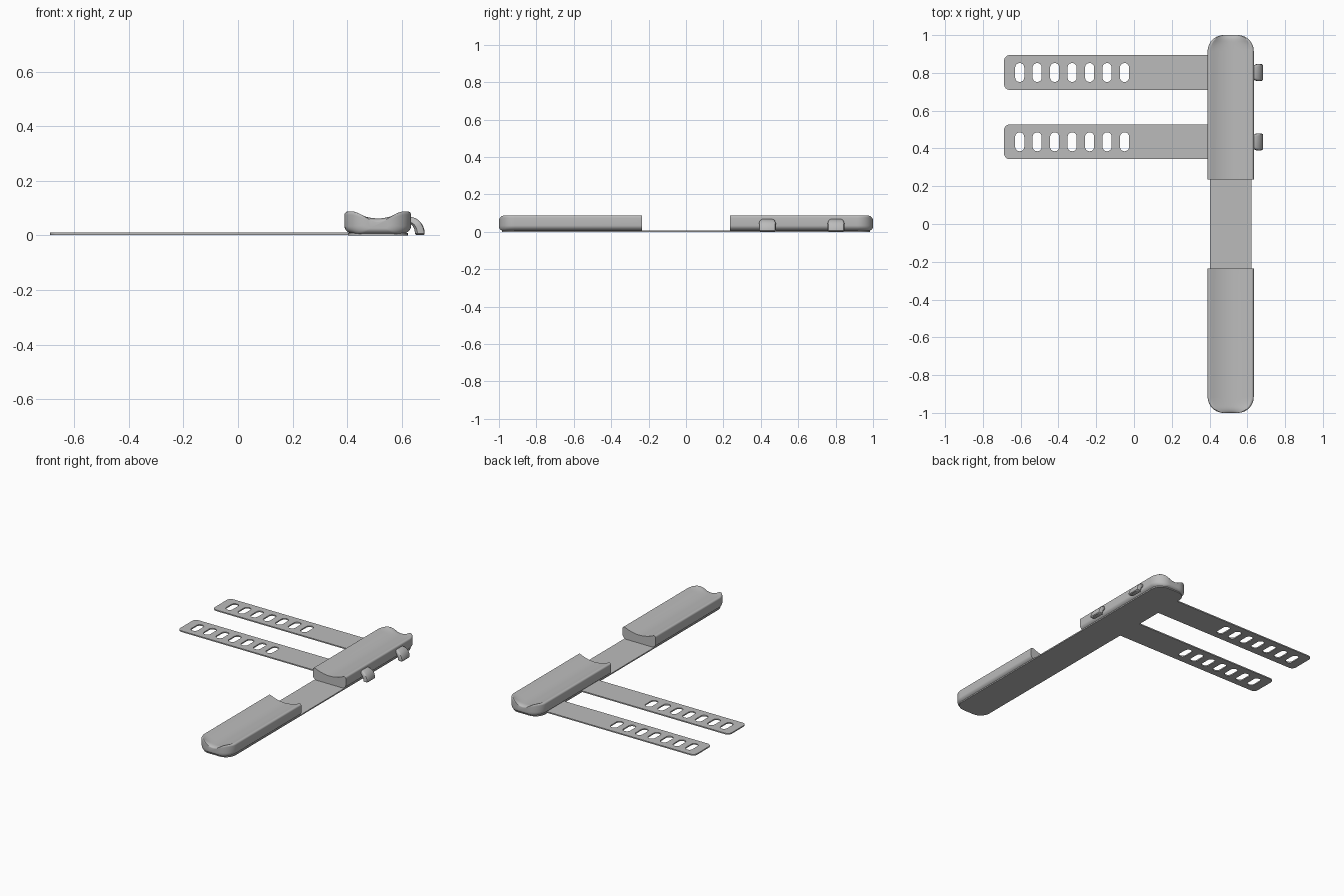
import bpy, bmesh
from math import sin, cos, pi, sqrt

cube = bpy.data.objects.get("Cube")
if cube:
    bpy.data.objects.remove(cube)

grey = bpy.data.materials.new("light grey plastic")
grey.use_nodes = True
grey.diffuse_color = (0.5, 0.5, 0.5, 1)
grey.node_tree.nodes["Principled BSDF"].inputs["Base Color"].default_value = (0.5, 0.5, 0.5, 1)

CX, HALF = 0.512, 0.122      # pad centre line and half width


def add_object(name, mesh, smooth=True):
    ob = bpy.data.objects.new(name, mesh)
    bpy.context.collection.objects.link(ob)
    mesh.materials.clear()
    mesh.materials.append(grey)
    bpy.ops.object.select_all(action='DESELECT')
    ob.select_set(True)
    bpy.context.view_layer.objects.active = ob
    if smooth:
        bpy.ops.object.shade_smooth_by_angle(angle=0.7)
    return ob


def loft(name, sections):
    """Skin a list of closed rings and cap both ends."""
    bm = bmesh.new()
    rings = [[bm.verts.new(p) for p in s] for s in sections]
    n = len(rings[0])
    for a, b in zip(rings, rings[1:]):
        for i in range(n):
            j = (i + 1) % n
            bm.faces.new((a[i], a[j], b[j], b[i]))
    bm.faces.new(rings[0])
    bm.faces.new(rings[-1])
    bmesh.ops.recalc_face_normals(bm, faces=bm.faces)
    mesh = bpy.data.meshes.new(name)
    bm.to_mesh(mesh)
    bm.free()
    return add_object(name, mesh)


def arc(cx, cy, rx, ry, a0, a1, n=8):
    return [(cx + rx * cos(a0 + (a1 - a0) * i / n), cy + ry * sin(a0 + (a1 - a0) * i / n))
            for i in range(n + 1)]


def rounded_rect(x0, x1, y0, y1, r):
    return (arc(x1 - r, y0 + r, r, r, -pi / 2, 0) + arc(x1 - r, y1 - r, r, r, 0, pi / 2)
            + arc(x0 + r, y1 - r, r, r, pi / 2, pi) + arc(x0 + r, y0 + r, r, r, pi, 1.5 * pi))


def plate(name, outlines, z0, z1):
    """Flat sheet; the first outline is the edge and the rest are holes."""
    cu = bpy.data.curves.new(name, 'CURVE')
    cu.dimensions = '2D'
    cu.fill_mode = 'BOTH'
    cu.extrude = (z1 - z0) / 2
    for pts in outlines:
        sp = cu.splines.new('POLY')
        sp.points.add(len(pts) - 1)
        for p, (x, y) in zip(sp.points, pts):
            p.co = (x, y, 0, 1)
        sp.use_cyclic_u = True
    tmp = bpy.data.objects.new(name + " outline", cu)
    bpy.context.collection.objects.link(tmp)
    mesh = bpy.data.meshes.new_from_object(tmp.evaluated_get(bpy.context.evaluated_depsgraph_get()))
    bpy.data.objects.remove(tmp)
    for v in mesh.vertices:
        v.co.z += (z0 + z1) / 2
    return add_object(name, mesh, False)


# Cross-section of a pad: rounded belly, dished top
def pad_section():
    r = 0.012
    right = arc(HALF - 0.04, 0.034, 0.04, 0.03, -pi / 2, 0)
    right += arc(HALF - r, 0.075, r, r, 0, pi * 0.65)
    x_edge = right[-1][0]
    z_edge = right[-1][1]
    n = 16
    dish = []
    for i in range(1, n):
        t = 1 - 2 * i / n
        dish.append((x_edge * t, 0.062 + (z_edge - 0.062) * t * t))
    return right + dish + [(-x, z) for x, z in reversed(right)]


# Pads: plan corners and the end edge are both rounded off
PLAN_R, END_R, INNER, OUTER = 0.085, 0.03, 0.235, 1.0
section = pad_section()
for name, side in (("back_pad", 1), ("front_pad", -1)):
    rings = []
    depths = [PLAN_R * (1 - cos(pi / 2 * i / 14)) for i in range(15)]
    for d in depths + [OUTER - INNER]:
        cut = PLAN_R - sqrt(max(0, PLAN_R ** 2 - max(0, PLAN_R - d) ** 2))
        squeeze = END_R - sqrt(max(0, END_R ** 2 - max(0, END_R - d) ** 2))
        kx = (HALF - cut) / HALF
        kz = 1 - squeeze / 0.05
        rings.append([(CX + x * kx, side * (OUTER - d), 0.04 + (z - 0.04) * kz)
                      for x, z in section])
    loft(name, rings)

# Thin strip joining both pads
plate("base_strip", [rounded_rect(0.402, 0.622, -0.985, 0.985, 0.07)], 0, 0.008)

# Slotted straps with the hooks that catch them on the far side
hook_outer = arc(0.626, 0.006, 0.058, 0.062, pi / 2, 0, 10)
hook_inner = arc(0.626, 0.006, 0.022, 0.036, pi / 2, 0, 10)
for label, y in (("back", 0.802), ("front", 0.435)):
    outlines = [rounded_rect(-0.688, 0.6, y - 0.092, y + 0.092, 0.03)]
    for i in range(7):
        x = -0.605 + i * 0.0925
        outlines.append(rounded_rect(x - 0.024, x + 0.024, y - 0.05, y + 0.05, 0.0235))
    plate(label + "_strap", outlines, 0.002, 0.01)

    rings = []
    for i, (a, b) in enumerate(zip(hook_outer, hook_inner)):
        half = 0.036 + 0.009 * min(1, i / 5)
        corner = 0.011
        ring = rounded_rect(0, 1, -half, half, 0.3 * 0.03)
        rings.append([(b[0] + (a[0] - b[0]) * t, y + w, b[1] + (a[1] - b[1]) * t)
                      for t, w in [(0, -half + corner), (0.25, -half), (0.75, -half),
                                   (0.93, -half + corner / 3), (1, -half + corner),
                                   (1, half - corner), (0.93, half - corner / 3),
                                   (0.75, half), (0.25, half), (0, half - corner)]])
    # Blunt rounded tip
    tip = rings[-1]
    mx = sum(p[0] for p in tip) / len(tip)
    rings.append([(mx + (px - mx) * 0.75, y + (py - y) * 0.85, 0.001) for px, py, pz in tip])
    loft(label + "_hook", rings)
